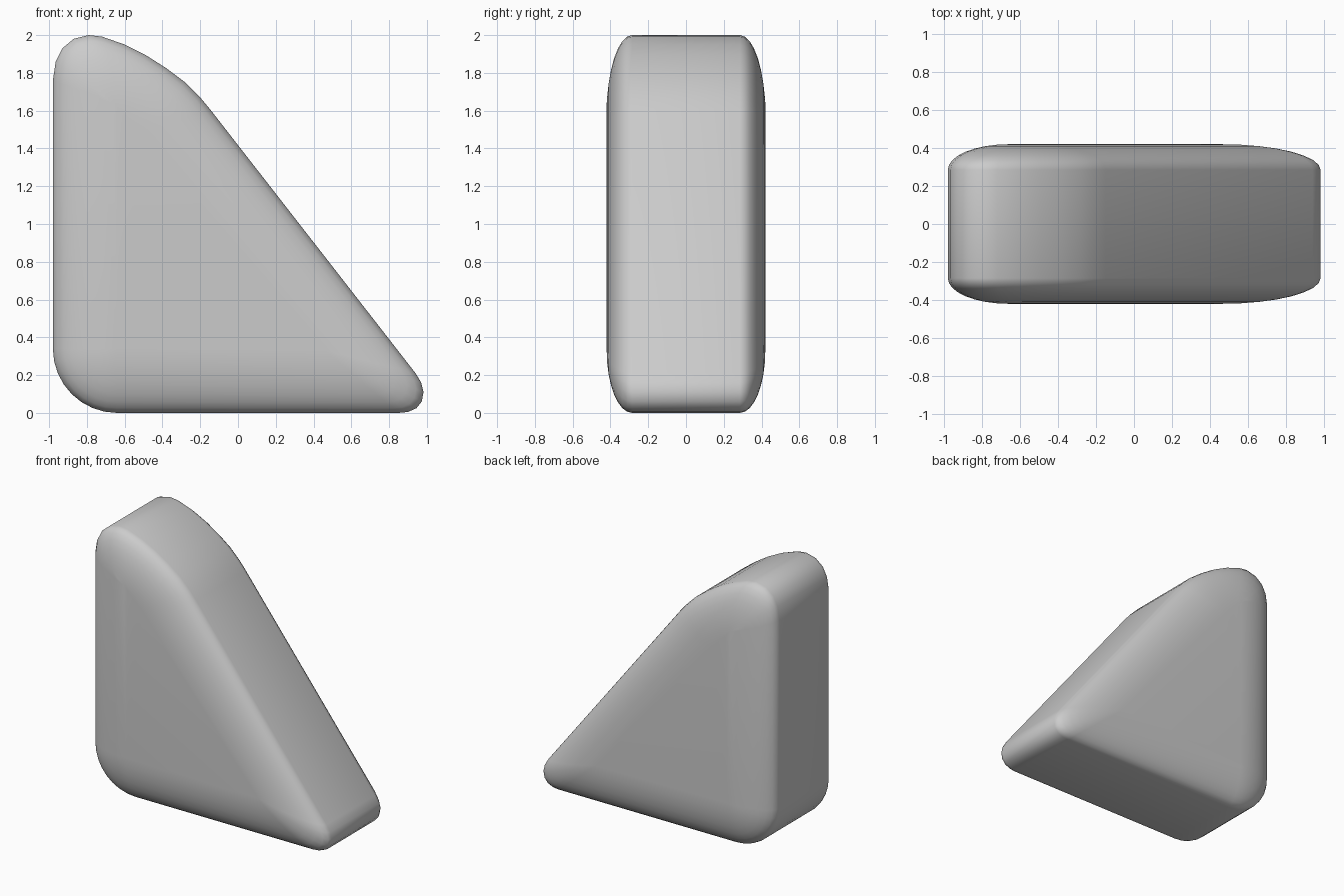
import bpy, bmesh, math

if "Cube" in bpy.data.objects:
    bpy.data.objects.remove(bpy.data.objects["Cube"])

# Side outline (x, z) per corner, each paired with the point on the flat inner face it rounds towards
ARC = 8
R = 0.34
corner_low = [((-0.64 - R * math.sin(a), R - R * math.cos(a)), (-0.64, 0.34))
              for a in (math.pi / 2 * i / ARC for i in range(ARC + 1))]
top = [(-0.98, 1.76), (-0.965, 1.86), (-0.93, 1.93), (-0.87, 1.98), (-0.79, 2.0), (-0.72, 1.992),
       (-0.6, 1.95), (-0.49, 1.895), (-0.38, 1.825), (-0.28, 1.75), (-0.2, 1.67), (-0.15, 1.61)]
inner_a, inner_b = (-0.66, 1.64), (-0.5, 1.48)
corner_top = []
for i, p in enumerate(top):
    t = i / (len(top) - 1)
    corner_top.append((p, tuple(a + (b - a) * t for a, b in zip(inner_a, inner_b))))
tip = [(0.94, 0.21), (0.97, 0.16), (0.982, 0.11), (0.973, 0.06), (0.945, 0.025), (0.9, 0.005), (0.85, 0.0)]
corner_tip = [(p, (0.46, 0.33)) for p in tip]
outline = corner_low + corner_top + corner_tip

# Rings across the thickness: elliptical rounding on both flat sides
CORE, ROUND, STEPS = 0.285, 0.135, 8
angles = [math.pi / 2 * i / STEPS for i in range(STEPS + 1)]
levels = [(-1, a) for a in reversed(angles)] + [(1, a) for a in angles]

bm = bmesh.new()
rings = []
for side, a in levels:
    k = math.cos(a)
    y = side * (CORE + ROUND * math.sin(a))
    rings.append([bm.verts.new((i[0] + (o[0] - i[0]) * k, y, i[1] + (o[1] - i[1]) * k))
                  for o, i in outline])
n = len(outline)
for r0, r1 in zip(rings, rings[1:]):
    for j in range(n):
        bm.faces.new((r0[j], r0[(j + 1) % n], r1[(j + 1) % n], r1[j]))
# Flat side faces
bm.faces.new(rings[0])
bm.faces.new(rings[-1])
bmesh.ops.remove_doubles(bm, verts=bm.verts, dist=0.0005)
bmesh.ops.recalc_face_normals(bm, faces=bm.faces)

mesh = bpy.data.meshes.new("rounded_wedge")
bm.to_mesh(mesh)
bm.free()
wedge = bpy.data.objects.new("rounded_wedge", mesh)
bpy.context.collection.objects.link(wedge)
bpy.context.view_layer.objects.active = wedge
wedge.select_set(True)
bpy.ops.object.shade_smooth_by_angle(angle=math.radians(30))
